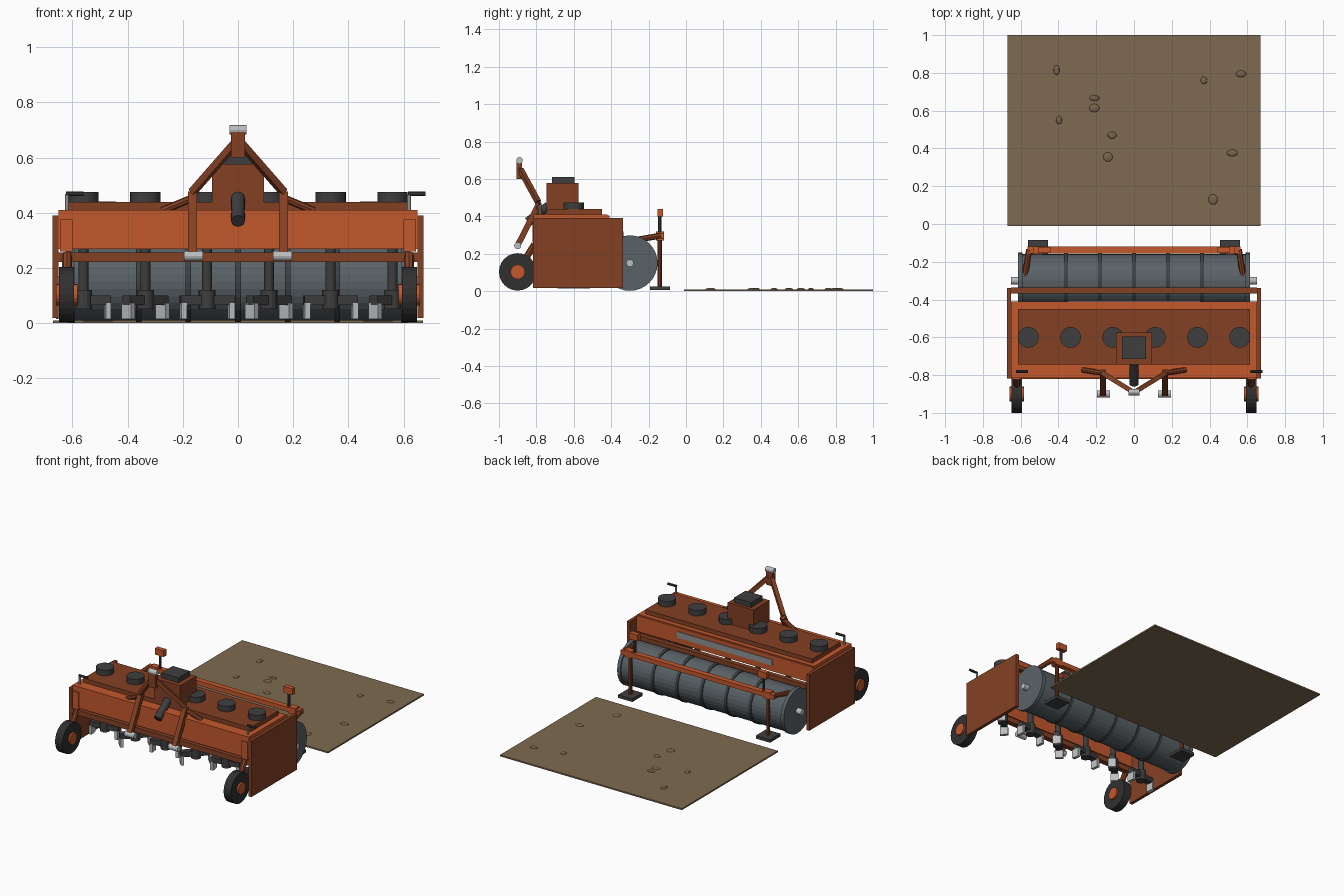
import bpy, bmesh, math
from mathutils import Vector, Matrix

if "Cube" in bpy.data.objects:
    bpy.data.objects.remove(bpy.data.objects["Cube"])


def lin(c):
    c /= 255
    return c / 12.92 if c <= 0.04045 else ((c + 0.055) / 1.055) ** 2.4


def material(name, r, g, b):
    m = bpy.data.materials.new(name)
    m.diffuse_color = (lin(r), lin(g), lin(b), 1)
    m.use_nodes = True
    m.node_tree.nodes["Principled BSDF"].inputs["Base Color"].default_value = m.diffuse_color
    return m


ORANGE = material("bright orange", 196, 88, 44)
RUST = material("dark orange", 132, 64, 36)
DARK = material("dark grey", 62, 62, 62)
RUBBER = material("rubber black", 48, 48, 48)
STEEL = material("roller steel", 90, 98, 103)
RING = material("ring grey", 62, 66, 69)
SILVER = material("silver", 188, 190, 192)
TRIM = material("trim grey", 145, 147, 150)
SOIL = material("soil brown", 126, 106, 80)
STONE = material("stone brown", 118, 100, 76)


def finish(name, bm, mat):
    bmesh.ops.recalc_face_normals(bm, faces=bm.faces)
    me = bpy.data.meshes.new(name)
    bm.to_mesh(me)
    bm.free()
    me.materials.append(mat)
    ob = bpy.data.objects.new(name, me)
    bpy.context.collection.objects.link(ob)
    return ob


def box(name, mat, x0, x1, y0, y1, z0, z1, turn=0, pivot=(0, 0, 0)):
    bm = bmesh.new()
    bmesh.ops.create_cube(bm, size=1)
    bmesh.ops.scale(bm, vec=(abs(x1 - x0), abs(y1 - y0), abs(z1 - z0)), verts=bm.verts)
    bmesh.ops.translate(bm, vec=((x0 + x1) / 2, (y0 + y1) / 2, (z0 + z1) / 2), verts=bm.verts)
    if turn:
        bmesh.ops.rotate(bm, cent=pivot, matrix=Matrix.Rotation(turn, 3, 'Z'), verts=bm.verts)
    return finish(name, bm, mat)


def rod(name, mat, a, b, r, sides=16):
    """Cylinder between two points; sides=4 gives a square bar."""
    a, b = Vector(a), Vector(b)
    bm = bmesh.new()
    bmesh.ops.create_cone(bm, cap_ends=True, segments=sides, radius1=r, radius2=r,
                          depth=(b - a).length)
    if sides == 4:
        bmesh.ops.rotate(bm, matrix=Matrix.Rotation(math.pi / 4, 3, 'Z'), verts=bm.verts)
    q = (b - a).to_track_quat('Z', 'Y').to_matrix().to_4x4()
    bmesh.ops.transform(bm, matrix=Matrix.Translation((a + b) / 2) @ q, verts=bm.verts)
    return finish(name, bm, mat)


# Soil patch with flat stones
box("soil_patch", SOIL, -.67, .67, -.01, 1.0, 0, .01)
for x, y, rx, ry in [(-.41, .815, .016, .026), (-.21, .667, .027, .015), (-.21, .614, .028, .022),
                     (-.397, .55, .016, .022), (-.116, .47, .024, .018), (-.138, .355, .025, .025),
                     (.37, .76, .018, .02), (.566, .795, .027, .018), (.52, .376, .029, .018),
                     (.418, .13, .025, .027)]:
    bm = bmesh.new()
    bmesh.ops.create_uvsphere(bm, u_segments=12, v_segments=6, radius=1)
    bmesh.ops.scale(bm, vec=(rx, ry, .007), verts=bm.verts)
    bmesh.ops.translate(bm, vec=(x, y, .01), verts=bm.verts)
    finish("stone", bm, STONE)

# Housing: open underneath
box("roof", ORANGE, -.65, .65, -.81, -.42, .385, .41)
box("front_panel", ORANGE, -.65, .65, -.815, -.795, .268, .41)
box("rear_panel", ORANGE, -.65, .65, -.425, -.41, .30, .405)
box("rear_trim_plate", TRIM, -.35, .35, -.41, -.404, .34, .38)
box("lid", RUST, -.615, .615, -.745, -.45, .41, .438)
box("front_beam", RUST, -.65, .65, -.82, -.785, .222, .256)
box("rear_beam", RUST, -.65, .65, -.367, -.335, .288, .318)
for s in (-1, 1):
    box("side_plate", RUST, s * .65, s * .672, -.818, -.338, .018, .39)

# Drive box on the lid
box("drive_box", RUST, -.095, .095, -.745, -.575, .438, .577)
box("drive_box_cap", DARK, -.063, .063, -.716, -.596, .577, .61)
rod("input_shaft", DARK, (0, -.735, .455), (0, -.845, .37), .025)

# Six rotors, each with a cap, shaft, hub, cross arm and two blades
for i in range(6):
    x = -.56 + i * .224
    rod("gear_cap", DARK, (x, -.6, .438), (x, -.6, .475), .055, 24)
    rod("rotor_shaft", DARK, (x, -.6, .1), (x, -.6, .39), .018)
    rod("rotor_hub", DARK, (x, -.6, .05), (x, -.6, .12), .031)
    turn = math.radians(45 if i % 2 else 8)
    piv = (x, -.6, 0)
    box("rotor_arm", DARK, x - .098, x + .098, -.62, -.58, .066, .1, turn, piv)
    for s in (-1, 1):
        box("blade", SILVER, x + s * .078, x + s * .098, -.625, -.575, .015, .072, turn, piv)

# Ground roller
rod("roller_drum", STEEL, (-.6, -.3, .15), (.6, -.3, .15), .14, 32)
for i in range(-2, 3):
    rod("roller_ring", RING, (i * .18 - .01, -.3, .15), (i * .18 + .01, -.3, .15), .146, 32)
rod("roller_axle", SILVER, (-.65, -.3, .15), (.65, -.3, .15), .02)

# Rear frame behind the roller
box("rear_rail", ORANGE, -.565, .565, -.155, -.118, .28, .31)

for s in (-1, 1):
    rod("roller_end", STEEL, (s * .59, -.3, .15), (s * .614, -.3, .15), .148, 32)
    rod("rail_arm", RUST, (s * .555, -.135, .297), (s * .58, -.29, .27), .016, 8)
    box("rail_clamp", ORANGE, s * .485, s * .535, -.16, -.118, .272, .318)
    rod("stand_leg", RUST, (s * .508, -.14, .02), (s * .508, -.14, .3), .012, 10)
    box("stand_foot", DARK, s * .455, s * .56, -.193, -.085, .005, .025)
    rod("marker_stalk", DARK, (s * .475, -.14, .3), (s * .475, -.14, .4), .009, 8)
    box("marker_block", ORANGE, s * .442, s * .507, -.152, -.122, .398, .44)

    # Gauge wheels with bracket, arm and crank
    rod("wheel_tyre", RUBBER, (s * .594, -.9, .103), (s * .648, -.9, .103), .1, 24)
    rod("wheel_hub", ORANGE, (s * .582, -.9, .103), (s * .66, -.9, .103), .039, 16)
    box("wheel_bracket", ORANGE, s * .6, s * .645, -.822, -.81, .26, .375)
    rod("wheel_arm", RUST, (s * .62, -.81, .25), (s * .62, -.885, .13), .018, 8)
    rod("crank_post", SILVER, (s * .62, -.78, .4), (s * .62, -.78, .468), .007, 8)
    rod("crank_handle", DARK, (s * .62 - .004, -.78, .468), (s * .62 + .06, -.78, .468), .008, 8)

    # Three point hitch
    rod("lower_link", RUST, (s * .165, -.785, .47), (s * .165, -.9, .245), .022, 4)
    rod("lower_link_pin", SILVER, (s * .126, -.9, .243), (s * .196, -.9, .243), .019, 12)
    rod("mast_bar", RUST, (s * .165, -.79, .475), (s * .012, -.885, .65), .018, 4)
    rod("mast_brace", RUST, (s * .16, -.79, .455), (s * .275, -.772, .407), .014, 8)
box("mast_head", RUST, -.025, .025, -.905, -.877, .6, .695)
rod("top_link_pin", SILVER, (-.03, -.89, .7), (.03, -.89, .7), .017, 12)
